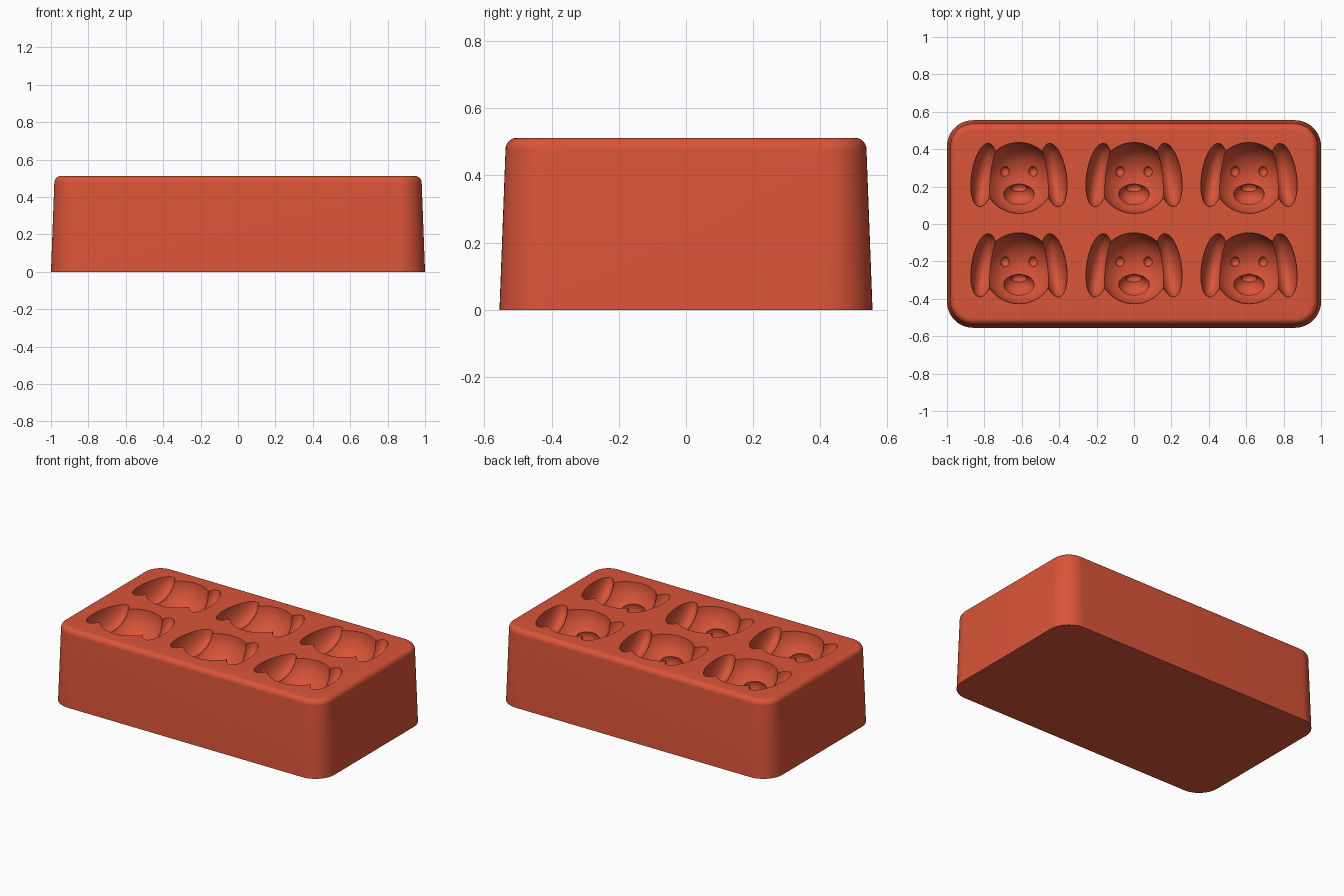
import bpy, bmesh
from math import sin, cos, pi, radians
from mathutils import Matrix

cube = bpy.data.objects.get("Cube")
if cube:
    bpy.data.objects.remove(cube, do_unlink=True)

HEIGHT = 0.512
FILLET = 0.035

# Terracotta red silicone
red = bpy.data.materials.new("terracotta_red")
red.use_nodes = True
colour = (0.70, 0.09, 0.04, 1)
red.diffuse_color = colour
red.node_tree.nodes["Principled BSDF"].inputs["Base Color"].default_value = colour


def make_object(name, bm):
    mesh = bpy.data.meshes.new(name)
    bmesh.ops.recalc_face_normals(bm, faces=bm.faces)
    bm.to_mesh(mesh)
    bm.free()
    mesh.materials.append(red)
    obj = bpy.data.objects.new(name, mesh)
    bpy.context.collection.objects.link(obj)
    return obj


def rounded_ring(bm, half_x, half_y, radius, z, steps=12):
    verts = []
    for i, (sx, sy) in enumerate([(1, 1), (-1, 1), (-1, -1), (1, -1)]):
        for k in range(steps + 1):
            a = (i + k / steps) * pi / 2
            verts.append(bm.verts.new((sx * (half_x - radius) + radius * cos(a),
                                       sy * (half_y - radius) + radius * sin(a), z)))
    return verts


# Tapered block with rounded corners and a filleted top rim
bm = bmesh.new()
rings = [rounded_ring(bm, 1.0, 0.555, 0.14, 0)]
for k in range(9):
    a = k / 8 * pi / 2
    inset = 0.018 + FILLET * (1 - cos(a))
    rings.append(rounded_ring(bm, 1 - inset, 0.555 - inset, 0.14 - inset,
                              HEIGHT - FILLET + FILLET * sin(a)))
for low, high in zip(rings, rings[1:]):
    for i in range(len(low)):
        j = (i + 1) % len(low)
        bm.faces.new((low[i], low[j], high[j], high[i]))
bm.faces.new(rings[0])
bm.faces.new(rings[-1])
block = make_object("mould_block", bm)
bpy.ops.object.select_all(action='DESELECT')
block.select_set(True)
bpy.context.view_layer.objects.active = block


def carve(name, offset, radii, sides=(1,), tilt=0, segments=32):
    """Cut one ellipsoid, mirrored per side, into all six cavities."""
    bm = bmesh.new()
    dx, dy, dz = offset
    for x in (-0.615, 0, 0.615):
        for y in (-0.237, 0.246):
            for side in sides:
                place = Matrix.Translation((x + side * dx, y + dy, HEIGHT + dz))
                turn = Matrix.Rotation(side * tilt, 4, 'Z')
                bmesh.ops.create_uvsphere(
                    bm, u_segments=segments, v_segments=segments // 2, radius=1,
                    matrix=place @ turn @ Matrix.Diagonal((*radii, 1)))
    cutter = make_object(name + "_cutter", bm)
    cutter.hide_render = True
    cut = block.modifiers.new(name, 'BOOLEAN')
    cut.object = cutter
    cut.operation = 'DIFFERENCE'
    cut.solver = 'MANIFOLD'
    bpy.ops.object.modifier_apply(modifier=name)
    bpy.data.objects.remove(cutter, do_unlink=True)


# Puppy head cavities, three across and two deep
both = (-1, 1)
carve("head", (0, 0, 0.004), (0.19, 0.19, 0.19), segments=48)
carve("ears", (0.187, 0.016, 0.003), (0.066, 0.172, 0.13), both, radians(9))
carve("muzzle", (0, -0.088, -0.151), (0.082, 0.062, 0.07))
carve("nose", (0, -0.055, -0.196), (0.042, 0.027, 0.03), segments=20)
carve("eyes", (0.075, 0.035, -0.166), (0.025, 0.027, 0.025), both, segments=20)

# Smooth surfaces with crisp cavity edges
bpy.ops.object.shade_smooth_by_angle(angle=radians(30))
